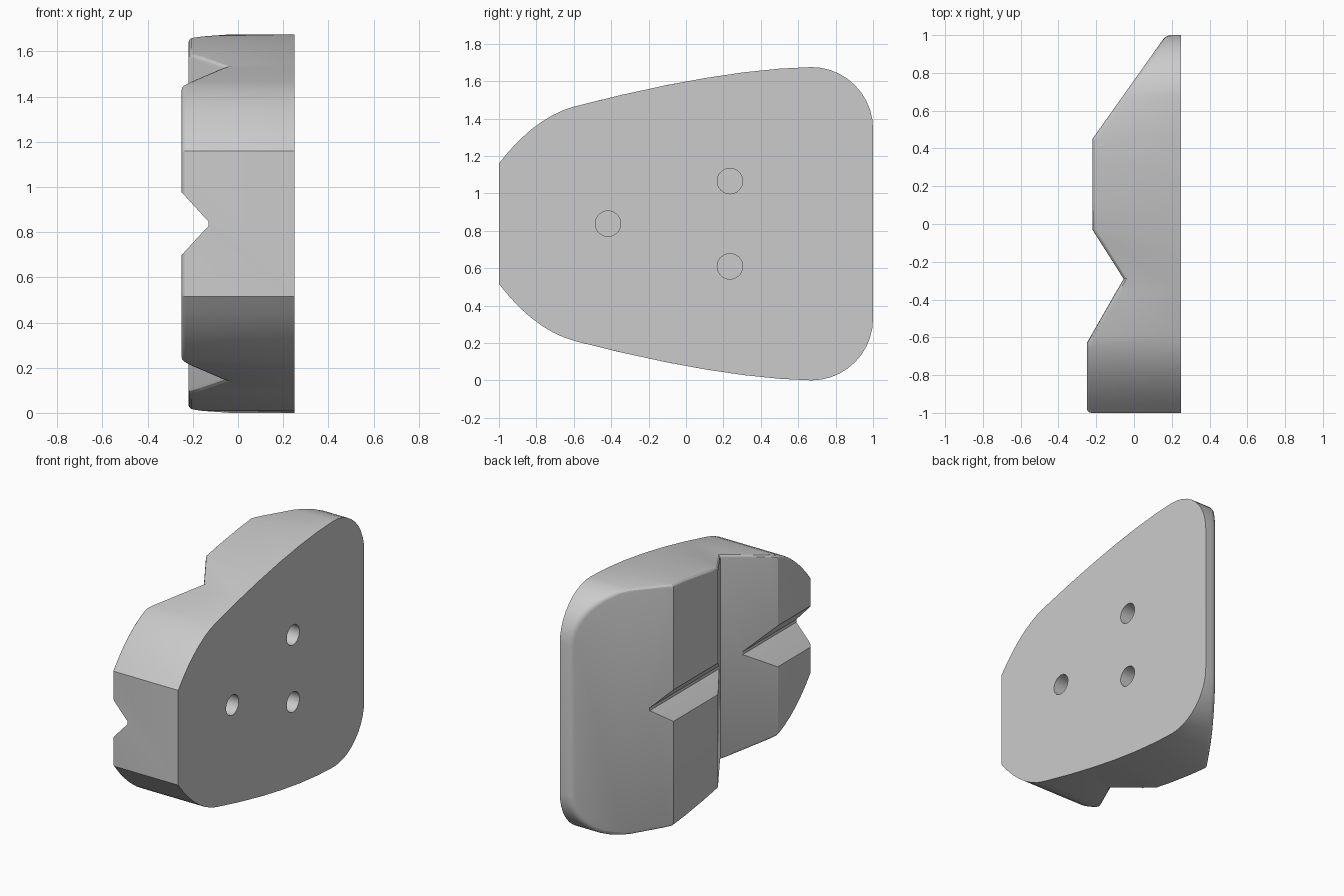
import bpy, bmesh, math
from mathutils import Vector

if "Cube" in bpy.data.objects:
    bpy.data.objects.remove(bpy.data.objects["Cube"])

MID = 0.8375   # height of the mirror plane
FLAT = 0.25    # x of the flat mounting face

grey = bpy.data.materials.new("light_grey")
grey.use_nodes = True
grey.diffuse_color = (0.6, 0.6, 0.6, 1)
grey.node_tree.nodes["Principled BSDF"].inputs["Base Color"].default_value = (0.6, 0.6, 0.6, 1)


def prism(name, points, offset):
    """Extrude a closed loop of points along an offset."""
    bm = bmesh.new()
    face = bm.faces.new([bm.verts.new(p) for p in points])
    new = bmesh.ops.extrude_face_region(bm, geom=[face])["geom"]
    bmesh.ops.translate(bm, vec=offset, verts=[v for v in new if isinstance(v, bmesh.types.BMVert)])
    bmesh.ops.recalc_face_normals(bm, faces=bm.faces)
    mesh = bpy.data.meshes.new(name)
    bm.to_mesh(mesh)
    bm.free()
    mesh.materials.append(grey)
    obj = bpy.data.objects.new(name, mesh)
    bpy.context.collection.objects.link(obj)
    return obj


def boolean(obj, cutter, operation):
    """Apply a boolean and drop the cutter."""
    mod = obj.modifiers.new(operation, "BOOLEAN")
    mod.operation, mod.object, mod.solver = operation, cutter, "EXACT"
    bpy.context.view_layer.objects.active = obj
    bpy.ops.object.modifier_apply(modifier=mod.name)
    bpy.data.objects.remove(cutter)


def bezier(a, b, c, n):
    a, b, c = Vector(a), Vector(b), Vector(c)
    return [a * (1 - t) ** 2 + b * 2 * t * (1 - t) + c * t * t for t in (i / n for i in range(n))]


# Stepped body: plan profile raised through the full height
profile = [(FLAT, -1.1), (-0.25, -1.1), (-0.25, -0.63), (-0.055, -0.29), (-0.22, -0.03),
           (-0.22, 0.45), (0.17, 1.0), (0.24, 1.1), (FLAT, 1.1)]
body = prism("mounting_block", [(x, y, -0.2) for x, y in profile], (0, 0, 2.1))

# Rounded side outline, upper half mirrored to the lower half
half = bezier((-1, 1.16), (-0.81, 1.407), (-0.594, 1.465), 7)
half += bezier((-0.594, 1.465), (0.18, 1.665), (0.67, 1.675), 6)
half += [Vector((0.67 + 0.33 * math.sin(a), 1.345 + 0.33 * math.cos(a)))
         for a in (math.pi / 2 * i / 10 for i in range(11))]
outline = half + [Vector((p.x, 2 * MID - p.y)) for p in reversed(half)]
boolean(body, prism("outline_cutter", [(-0.6, p.x, p.y) for p in outline], (1.2, 0, 0)), "INTERSECT")

# Lengthwise V groove with a blunt bottom
groove = [(-0.35, 0.26), (-0.25, 0.14), (-0.145, 0.025), (-0.13, 0.01)]
loop = groove + [(x, -z) for x, z in reversed(groove)]
boolean(body, prism("groove_cutter", [(x, -1.2, MID + z) for x, z in loop], (0, 2.4, 0)), "DIFFERENCE")

# Soften the worked side's outer rim: edges between the side wall and the stepped faces
bm = bmesh.new()
bm.from_mesh(body.data)
bmesh.ops.remove_doubles(bm, verts=bm.verts, dist=0.0005)
bmesh.ops.dissolve_limit(bm, angle_limit=0.005, verts=bm.verts, edges=bm.edges)


def is_wall(face):
    return abs(face.normal.x) < 0.01


def in_groove(face):
    return abs(face.normal.z) > 0.02 and abs(face.normal.y) < 0.01 or (
        face.normal.x < -0.9 and -0.14 < face.calc_center_median().x < -0.12)


rim = [e for e in bm.edges if len(e.link_faces) == 2
       and sum(is_wall(f) for f in e.link_faces) == 1
       and not any(in_groove(f) for f in e.link_faces)
       and min(v.co.x for v in e.verts) < FLAT - 0.01]
bmesh.ops.bevel(bm, geom=rim, offset=0.025, offset_type="OFFSET", segments=3,
                profile=0.5, affect="EDGES", clamp_overlap=True)
bmesh.ops.recalc_face_normals(bm, faces=bm.faces)
bm.to_mesh(body.data)
bm.free()

# Three blind mounting holes in the flat face
for y, z in ((-0.417, MID), (0.235, MID + 0.228), (0.235, MID - 0.228)):
    ring = [(0.0, y + 0.068 * math.cos(a), z + 0.068 * math.sin(a))
            for a in (math.tau * i / 32 for i in range(32))]
    boolean(body, prism("hole_cutter", ring, (0.4, 0, 0)), "DIFFERENCE")

bpy.ops.object.select_all(action="DESELECT")
body.select_set(True)
bpy.context.view_layer.objects.active = body
bpy.ops.object.shade_smooth_by_angle(angle=math.radians(25))
